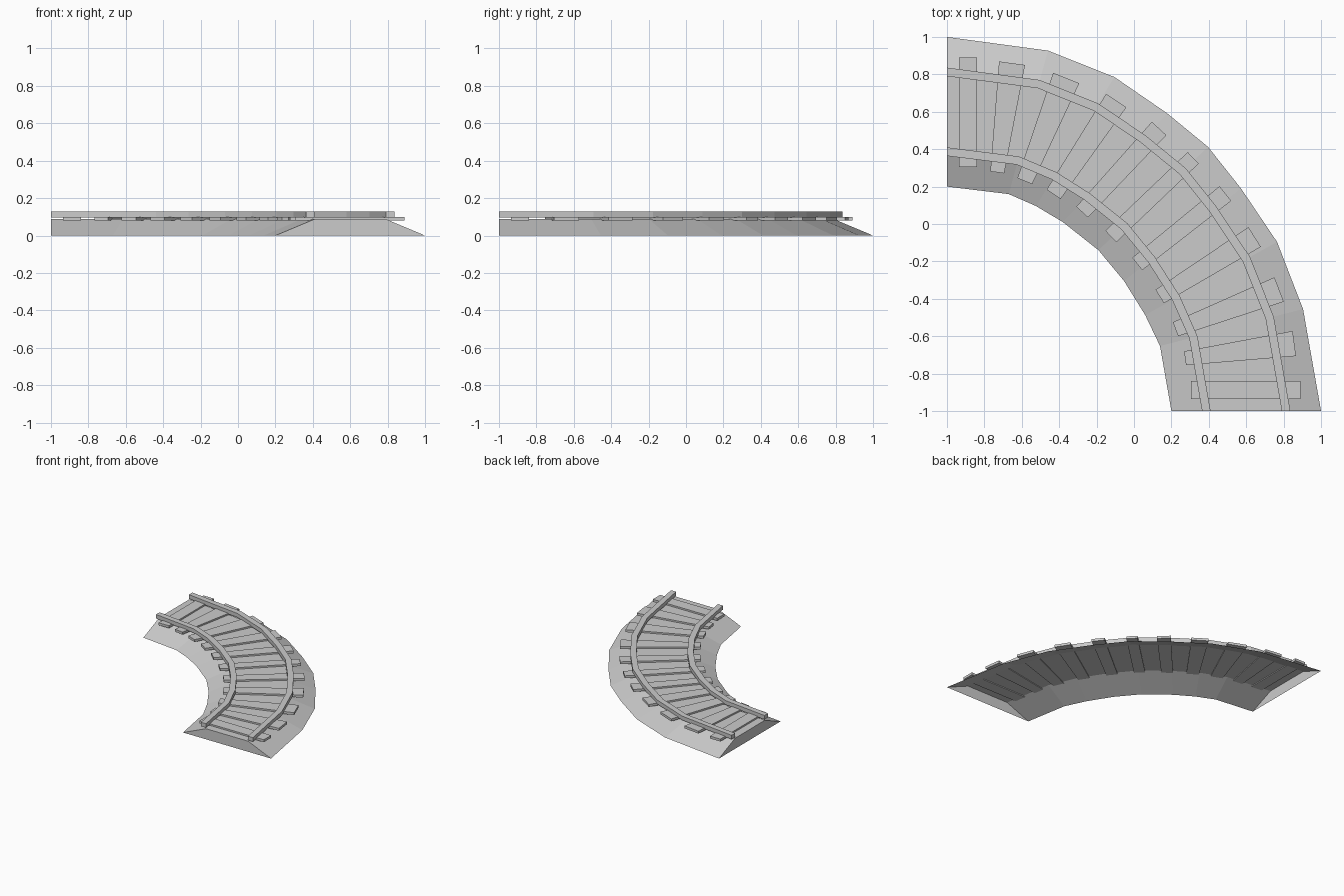
import bpy
from math import radians, sin, cos
from mathutils import Vector

if "Cube" in bpy.data.objects:
    bpy.data.objects.remove(bpy.data.objects["Cube"])

# Stations along the quarter turn, centred on the corner (-1, -1):
# foot of the bank on the inside and on the outside of the bend
INNER = [(-1, .2), (-.67, .16), (-.524, .096), (-.38, .01), (-.19, -.14),
         (-.053, -.305), (.06, -.487), (.139, -.652), (.2, -1)]
OUTER = [(-1, 1), (-.46, .927), (-.105, .786), (.177, .592), (.396, .412),
         (.572, .19), (.765, -.096), (.904, -.455), (1, -1)]


def make(name, verts, faces):
    mesh = bpy.data.meshes.new(name)
    mesh.from_pydata(verts, [], faces)
    obj = bpy.data.objects.new(name, mesh)
    bpy.context.collection.objects.link(obj)
    return obj


def sweep(name, profile, closed):
    """Sweep a profile of (fraction across the bed, height) round the bend."""
    n = len(profile)
    verts, faces = [], []
    for a, b in zip(INNER, OUTER):
        for t, z in profile:
            p = Vector(a).lerp(Vector(b), t)
            verts.append((p.x, p.y, z))
    for i in range(len(INNER) - 1):
        for j in range(n if closed else n - 1):
            k = (j + 1) % n
            faces.append((i * n + j, i * n + k, (i + 1) * n + k, (i + 1) * n + j))
    last = (len(INNER) - 1) * n
    faces.append(tuple(reversed(range(n))))
    faces.append(tuple(range(last, last + n)))
    return make(name, verts, faces)


# Gravel bank: sloped sides, flat top, capped ends, open underneath
sweep("gravel_bank", [(0, 0), (.26, .087), (.74, .087), (1, 0)], False)

# Two rails
for name, t0, t1 in (("inner_rail", .205, .262), ("outer_rail", .738, .795)):
    sweep(name, [(t0, .095), (t0, .128), (t1, .128), (t1, .095)], True)

# Sleepers: inner angle, outer angle, inner width, outer width
SLEEPERS = [(4.9, 3.4, .095, .095), (11.9, 10.6, .075, .14), (18.7, 19.7, .085, .15),
            (26.2, 28.6, .09, .13), (34.2, 36.9, .085, .105), (43.2, 44.2, .085, .085),
            (52.3, 52.0, .085, .10), (61.7, 60.5, .085, .125), (70.3, 69.9, .08, .14),
            (77.5, 79.0, .075, .135), (85.1, 86.6, .095, .095)]


def polar(angle, r):
    a = radians(angle)
    return Vector((-1 + r * sin(a), -1 + r * cos(a)))


for i, (a0, a1, w0, w1) in enumerate(SLEEPERS):
    mid = abs(i - 5) / 5
    p, q = polar(a0, 1.28 + .03 * mid), polar(a1, 1.888 + .005 * mid)
    d = (q - p).normalized()
    side = Vector((d.y, -d.x))
    ring = [p - side * w0 / 2, p + side * w0 / 2, q + side * w1 / 2, q - side * w1 / 2]
    verts = [(v.x, v.y, z) for z in (.08, .10) for v in ring]
    faces = [(3, 2, 1, 0), (4, 5, 6, 7)]
    faces += [(j, (j + 1) % 4, (j + 1) % 4 + 4, j + 4) for j in range(4)]
    make(f"sleeper_{i + 1}", verts, faces)

# Consistent outward normals
import bmesh
for obj in bpy.context.collection.objects:
    bm = bmesh.new()
    bm.from_mesh(obj.data)
    bmesh.ops.recalc_face_normals(bm, faces=bm.faces)
    if obj.name == "gravel_bank" and max(bm.faces, key=lambda f: f.calc_center_median().z).normal.z < 0:
        bmesh.ops.reverse_faces(bm, faces=bm.faces)
    bm.to_mesh(obj.data)
    bm.free()
